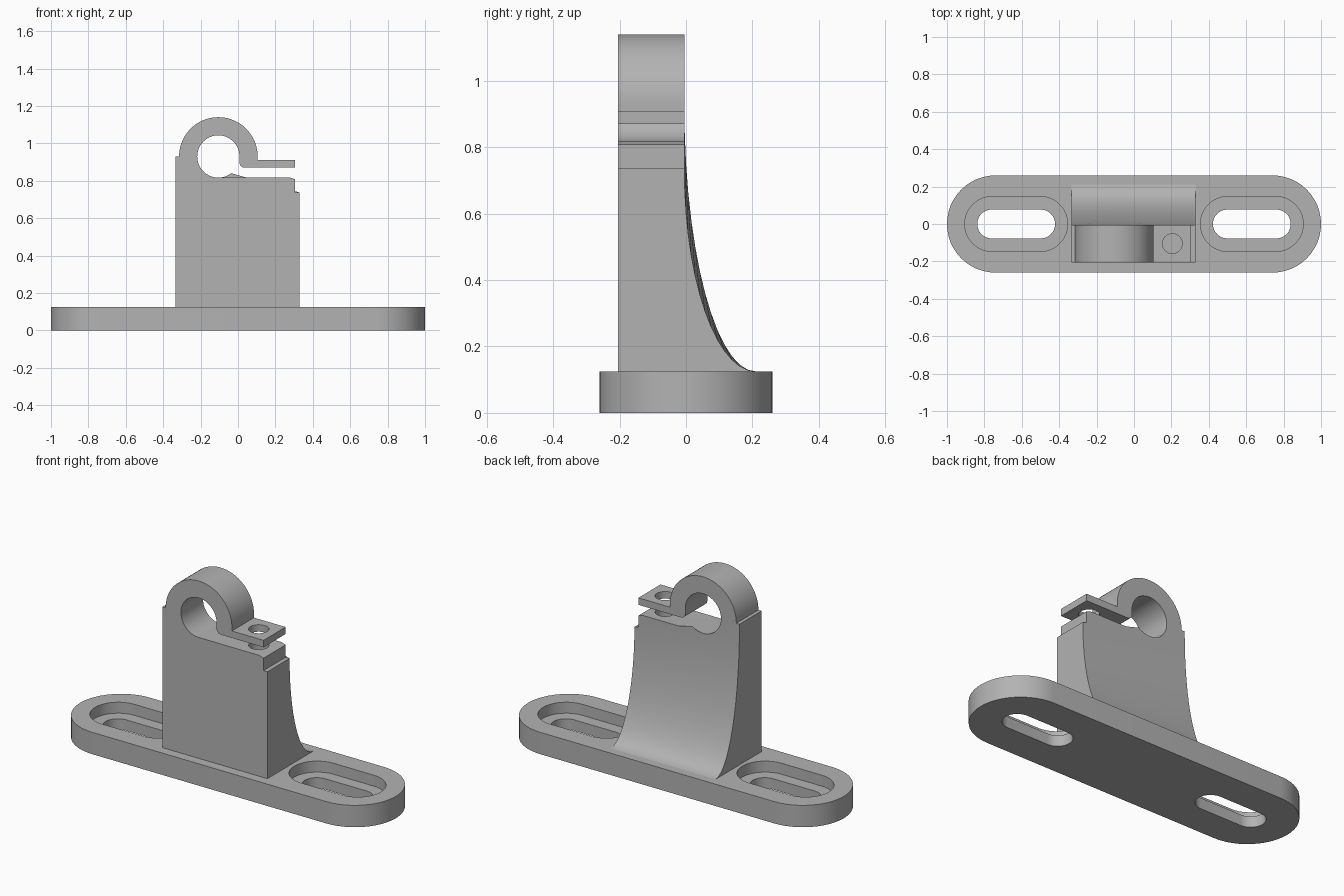
import bpy, bmesh
from math import sin, cos, radians, pi

old = bpy.data.objects.get("Cube")
if old:
    bpy.data.objects.remove(old, do_unlink=True)

grey = bpy.data.materials.new("matte_grey")
grey.use_nodes = True
colour = (0.45, 0.45, 0.45, 1)
grey.diffuse_color = colour
grey.node_tree.nodes["Principled BSDF"].inputs["Base Color"].default_value = colour


def arc(cx, cy, r, start, end, steps):
    """Points on a circular arc, angles in degrees."""
    angles = [radians(start + (end - start) * i / steps) for i in range(steps + 1)]
    return [(cx + r * cos(a), cy + r * sin(a)) for a in angles]


def stadium(cx, half_length, r):
    """Outline of a slot with round ends, running along x."""
    reach = half_length - r
    return arc(cx + reach, 0, r, -90, 90, 24) + arc(cx - reach, 0, r, 90, 270, 24)


def loft(name, first, second):
    """Solid between two matching rings of 3D points."""
    bm = bmesh.new()
    a = [bm.verts.new(p) for p in first]
    b = [bm.verts.new(p) for p in second]
    bm.faces.new(a)
    bm.faces.new(b)
    for i in range(len(a)):
        j = (i + 1) % len(a)
        bm.faces.new((a[i], a[j], b[j], b[i]))
    bmesh.ops.recalc_face_normals(bm, faces=bm.faces)
    mesh = bpy.data.meshes.new(name)
    bm.to_mesh(mesh)
    bm.free()
    mesh.materials.append(grey)
    obj = bpy.data.objects.new(name, mesh)
    bpy.context.collection.objects.link(obj)
    return obj


def prism_z(name, outline, low, high):
    return loft(name, [(x, y, low) for x, y in outline], [(x, y, high) for x, y in outline])


def prism_y(name, outline, front, back):
    return loft(name, [(x, front, z) for x, z in outline], [(x, back, z) for x, z in outline])


def cut(target, cutter):
    """Subtract the cutter, then throw it away."""
    mod = target.modifiers.new("cut", "BOOLEAN")
    mod.operation = "DIFFERENCE"
    mod.solver = "EXACT"
    mod.object = cutter
    bpy.context.view_layer.objects.active = target
    bpy.ops.object.modifier_apply(modifier=mod.name)
    bpy.data.objects.remove(cutter, do_unlink=True)


# Base plate with two recessed mounting slots
base_top = 0.125
base = prism_z("base_plate", stadium(0, 1, 0.26), 0, base_top)
for side in (-1, 1):
    cut(base, prism_z("recess_cutter", stadium(side * 0.63, 0.275, 0.147), 0.062, 0.3))
    cut(base, prism_z("slot_cutter", stadium(side * 0.63, 0.208, 0.077), -0.1, 0.3))

# Upright and split ring clamp, drawn as one front outline
ring_x, ring_z, bore = -0.105, 0.93, 0.113
left, right, back = -0.335, 0.33, -0.005
outline = [(left, base_top), (left, ring_z)]
outline += arc(ring_x, ring_z, 0.21, 180, 0, 40)
outline += [(0.105, 0.91), (0.305, 0.91), (0.305, 0.87)]
outline += arc(ring_x + bore + 0.028, 0.898, 0.028, 270, 180, 6)
outline += arc(ring_x, ring_z, bore, 0, 270, 48)
outline += [(0.28, 0.817), (0.305, 0.808), (0.305, 0.737), (right, 0.737), (right, base_top)]
clamp = prism_y("clamp_upright", outline, -0.205, back)

# Bolt hole through the tab and into the upright
cut(clamp, prism_z("bolt_cutter", arc(0.205, -0.105, 0.053, 0, 345, 23), 0.5, 1))


# Curved rear brace, its height falling towards the tab side
def brace_section(x, top):
    depth, height = 0.215, top - base_top
    curve = [(x, back + depth * (1 - cos(t)), top - height * sin(t))
             for t in (pi / 2 * i / 14 for i in range(15))]
    return [(x, back, base_top)] + curve


brace = loft("rear_brace", brace_section(left, 0.925), brace_section(right, 0.737))
cut(brace, prism_y("bore_cutter", arc(ring_x, ring_z, bore, 0, 354, 59), -0.3, 0.3))

# Smooth the curves and keep the machined edges sharp
bpy.ops.object.select_all(action="DESELECT")
for obj in (base, clamp, brace):
    obj.select_set(True)
bpy.context.view_layer.objects.active = base
bpy.ops.object.shade_smooth_by_angle(angle=radians(30))
